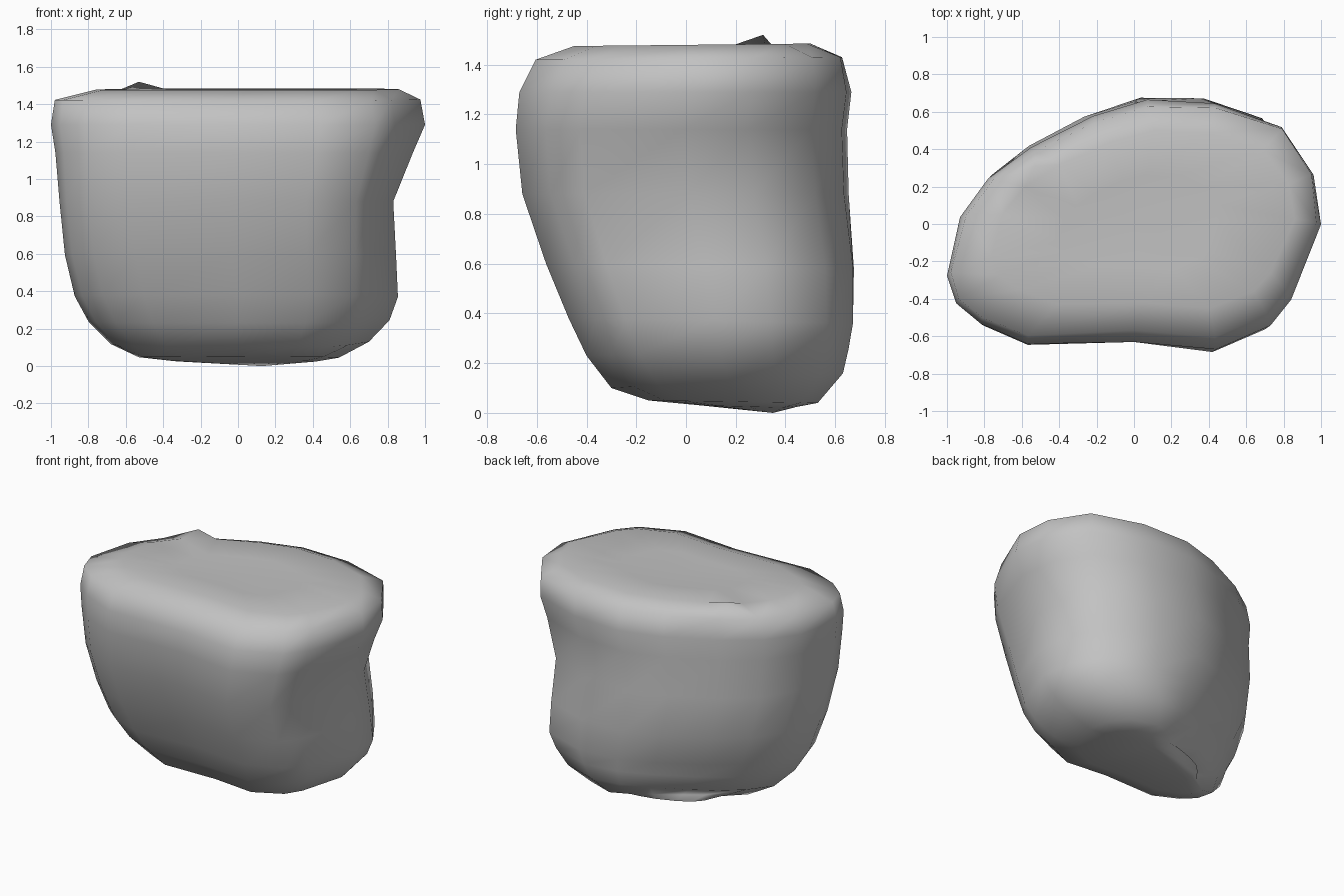
import bpy
import bmesh
from mathutils import Vector

cube = bpy.data.objects.get("Cube")
if cube:
    bpy.data.objects.remove(cube, do_unlink=True)

# Stone colour
grey = bpy.data.materials.new("stone grey")
grey.use_nodes = True
colour = (0.54, 0.54, 0.54, 1)
grey.diffuse_color = colour
grey.node_tree.nodes["Principled BSDF"].inputs["Base Color"].default_value = colour

# Plan outline of the boulder, counter-clockwise
OUTLINE = [(1, 0), (.96, .27), (.79, .53), (.43, .66), (.07, .68), (-.22, .59),
           (-.55, .42), (-.78, .25), (-.93, .04), (-1, -.28), (-.95, -.43),
           (-.82, -.54), (-.57, -.65), (0, -.64), (.44, -.68), (.73, -.55), (.84, -.41)]

# Horizontal slices: front height, back height, x range, y range
SLICES = [(.03, .02, -.35, .42, .06, .43),
          (.05, .04, -.53, .54, -.15, .54),
          (.1, .16, -.68, .7, -.3, .645),
          (.23, .26, -.8, .81, -.4, .67),
          (.38, .36, -.865, .855, -.465, .68),
          (.6, .58, -.915, .845, -.545, .68),
          (.88, .88, -.94, .83, -.625, .64),
          (1.14, 1.14, -.97, .935, -.667, .64),
          (1.29, 1.29, -1, 1, -.67, .665),
          (1.42, 1.43, -.965, .975, -.605, .625),
          (1.475, 1.485, -.76, .86, -.45, .5),
          (1.47, 1.475, -.4, .45, -.24, .26)]

# Corner bulges by slice number: back left-hand side, long diagonal, front right-hand side
BULGES = {1: (-.4, 0, 0), 2: (-.25, 0, 0), 3: (-.27, 0, 0), 4: (-.2, .04, .03),
          5: (-.04, .05, .08), 6: (.07, .07, .15), 7: (.04, .03, .08),
          9: (0, .07, 0)}


def add_slice(bm, number):
    front, back, x0, x1, y0, y1 = SLICES[number]
    cut, diagonal, corner = BULGES.get(number, (0, 0, 0))
    ring = []
    for x, y in OUTLINE:
        u, v = (x + 1) / 2, (y + .68) / 1.36
        across = corner * max(0, u - v - .5) - cut * max(0, v - u - .3)
        along = diagonal * (max(0, u + v - 1.5) - max(0, .5 - u - v))
        ring.append(bm.verts.new((x0 + u * (x1 - x0) + across + along,
                                  y0 + v * (y1 - y0) - across + along,
                                  front + v * (back - front))))
    return ring


# Loft the slices and close both ends
bm = bmesh.new()
rings = [add_slice(bm, n) for n in range(len(SLICES))]
count = len(OUTLINE)
sides = []
for low, high in zip(rings, rings[1:]):
    for i in range(count):
        j = (i + 1) % count
        sides.append(bm.faces.new((low[i], low[j], high[j], high[i])))
for ring, tip in ((rings[0], (.13, .35, 0)), (rings[-1], (0, 0, 1.465))):
    centre = bm.verts.new(tip)
    for i in range(count):
        bm.faces.new((ring[i], ring[(i + 1) % count], centre))

# Small raised nub on the back of the rim
nub = Vector((-.53, .31, 1.52))
rim_face = min(sides, key=lambda f: (f.calc_center_median() - nub).length)
poked = bmesh.ops.poke(bm, faces=[rim_face])
poked["verts"][0].co = nub

bmesh.ops.recalc_face_normals(bm, faces=bm.faces)
mesh = bpy.data.meshes.new("boulder")
bm.to_mesh(mesh)
bm.free()
mesh.materials.append(grey)
mesh.shade_smooth()
boulder = bpy.data.objects.new("boulder", mesh)
bpy.context.collection.objects.link(boulder)
